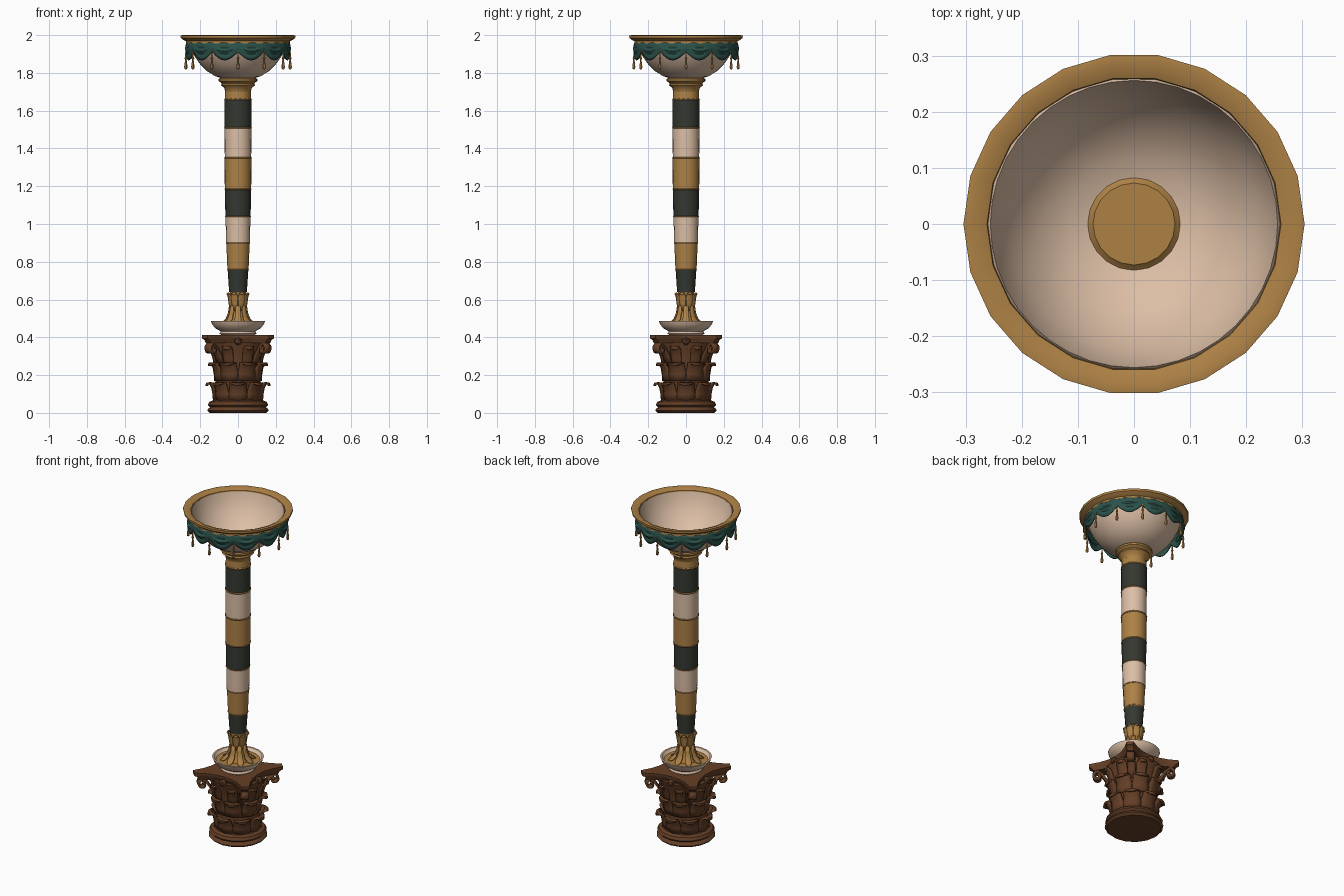
import bpy, bmesh
from math import sin, cos, pi, radians
from mathutils import Matrix, Vector

cube = bpy.data.objects.get("Cube")
if cube:
    bpy.data.objects.remove(cube, do_unlink=True)


def material(name, rgb):
    m = bpy.data.materials.new(name)
    m.use_nodes = True
    m.diffuse_color = (*rgb, 1)
    m.node_tree.nodes["Principled BSDF"].inputs["Base Color"].default_value = (*rgb, 1)
    return m


gold = material("antique gold", (0.42, 0.22, 0.06))
cream = material("cream marble", (0.72, 0.52, 0.38))
dark = material("dark stone", (0.035, 0.04, 0.03))
green = material("green cloth", (0.025, 0.085, 0.07))
wood = material("carved brown wood", (0.13, 0.05, 0.02))


def finish(name, bm, mat, thickness=0, angle=40):
    bmesh.ops.recalc_face_normals(bm, faces=bm.faces)
    me = bpy.data.meshes.new(name)
    bm.to_mesh(me)
    bm.free()
    ob = bpy.data.objects.new(name, me)
    bpy.context.collection.objects.link(ob)
    me.materials.append(mat)
    if thickness:
        mod = ob.modifiers.new("thickness", "SOLIDIFY")
        mod.thickness = thickness
        mod.offset = 0
    bpy.ops.object.select_all(action="DESELECT")
    ob.select_set(True)
    bpy.context.view_layer.objects.active = ob
    bpy.ops.object.shade_smooth_by_angle(angle=radians(angle))
    return ob


def grid(bm, rows, closed=False):
    """Skin a list of equally long point rows."""
    vs = [[bm.verts.new(p) for p in row] for row in rows]
    n = len(vs[0])
    for a, b in zip(vs, vs[1:]):
        for i in range(n if closed else n - 1):
            j = (i + 1) % n
            bm.faces.new((a[i], a[j], b[j], b[i]))
    return vs


def lathe(name, profile, mat, sides=20, caps=True):
    bm = bmesh.new()
    rows = [[(r * cos(2 * pi * i / sides), r * sin(2 * pi * i / sides), z)
             for i in range(sides)] for r, z in profile]
    vs = grid(bm, rows, True)
    if caps:
        bm.faces.new(vs[0][::-1])
        bm.faces.new(vs[-1])
    return finish(name, bm, mat)


def leaves(name, count, path, widths, mat, start=0, thickness=0.01, fold=0.15):
    """Ring of leaves following a radius/height path, raised along the midrib."""
    bm = bmesh.new()
    for k in range(count):
        turn = Matrix.Rotation(start + 2 * pi * k / count, 3, "Z")
        rows = []
        for (r, z), w in zip(path, widths):
            rows.append([turn @ Vector((r - fold * w * abs(s), s * w, z))
                         for s in (-1, -0.5, 0, 0.5, 1)])
        grid(bm, rows)
    return finish(name, bm, mat, thickness)


# Carved capital: moulded foot and bell
lathe("capital_foot", [(0.15, 0), (0.163, 0.012), (0.155, 0.025), (0.148, 0.03), (0.16, 0.042),
                       (0.152, 0.058), (0.132, 0.066), (0.125, 0.08)], wood, 16)
lathe("capital_bell", [(0.125, 0.07), (0.12, 0.16), (0.125, 0.26), (0.14, 0.33),
                       (0.155, 0.375)], wood, 16)

# Two tiers of curled leaves, then tall stems under the slab
tier = [(0.128, 0.065), (0.13, 0.1), (0.137, 0.135), (0.152, 0.158), (0.166, 0.156), (0.167, 0.143)]
tier_widths = (0.046, 0.05, 0.044, 0.047, 0.032, 0.012)
leaves("lower_leaves", 8, tier, tier_widths, wood, fold=0.3)
leaves("upper_leaves", 8, [(r - 0.002, z + 0.105) for r, z in tier], tier_widths, wood, pi / 8, fold=0.3)
leaves("face_stems", 8, [(0.126, 0.22), (0.133, 0.29), (0.15, 0.335), (0.166, 0.35), (0.17, 0.335)],
       (0.02, 0.028, 0.03, 0.024, 0.01), wood, pi / 8)

# Corner scrolls
bm = bmesh.new()
for k in range(4):
    turn = Matrix.Rotation(pi / 4 + k * pi / 2, 3, "Z")
    path = [(0.13, 0.25), (0.145, 0.3), (0.175, 0.345), (0.205, 0.37)]
    path += [(0.2 + (0.028 - 0.0022 * i) * cos(1.2 - 0.6 * i),
              0.338 + (0.028 - 0.0022 * i) * sin(1.2 - 0.6 * i)) for i in range(11)]
    grid(bm, [[turn @ Vector((r, s, z)) for s in (-0.022, 0, 0.022)] for r, z in path])
finish("corner_scrolls", bm, wood, 0.012)


# Slab with hollow sides and cut corners
def slab_ring(scale, z):
    ring = []
    for k in range(4):
        turn = Matrix.Rotation(k * pi / 2, 3, "Z")
        for i in range(7):
            t = i / 3 - 1
            ring.append(turn @ Vector((scale * (0.135 + 0.055 * t * t), scale * 0.162 * t, z)))
    return ring


bm = bmesh.new()
rings = grid(bm, [slab_ring(0.9, 0.37), slab_ring(0.93, 0.385), slab_ring(1, 0.395),
                  slab_ring(1, 0.412)], True)
bm.faces.new(rings[0][::-1])
bm.faces.new(rings[-1])
finish("capital_slab", bm, wood)

# Flower on the middle of each slab side
bm = bmesh.new()
for k in range(4):
    a = k * pi / 2
    bmesh.ops.create_icosphere(bm, subdivisions=1, radius=0.024, matrix=Matrix.Translation(
        (0.142 * cos(a), 0.142 * sin(a), 0.378)))
finish("slab_flowers", bm, wood)

# Small dish with a gold floor
lathe("dish", [(0.085, 0.41), (0.098, 0.42), (0.092, 0.432), (0.118, 0.447), (0.137, 0.468), (0.144, 0.486),
               (0.134, 0.486), (0.122, 0.468), (0.1, 0.455)], cream)
lathe("dish_floor", [(0.124, 0.468), (0.1, 0.458), (0.06, 0.462)], gold)

# Leafy gold socket of the shaft
lathe("socket_core", [(0.07, 0.45), (0.05, 0.49), (0.036, 0.55), (0.04, 0.6), (0.044, 0.645)], gold, 12)
leaves("socket_roots", 8, [(0.098, 0.466), (0.08, 0.478), (0.062, 0.497), (0.049, 0.53), (0.043, 0.57)],
       (0.006, 0.019, 0.017, 0.013, 0.011), gold, 0, 0.008)
leaves("socket_crown", 8, [(0.04, 0.54), (0.046, 0.58), (0.05, 0.61), (0.058, 0.634), (0.061, 0.626)],
       (0.011, 0.016, 0.019, 0.014, 0.004), gold, pi / 8, 0.007)

# Banded shaft: material, top height and radii of each band
bands = [(dark, 0.76, 0.047, 0.055), (gold, 0.9, 0.056, 0.062), (cream, 1.04, 0.063, 0.066),
         (dark, 1.185, 0.067, 0.069), (gold, 1.35, 0.07, 0.071), (cream, 1.51, 0.07, 0.071),
         (dark, 1.66, 0.071, 0.071), (gold, 1.71, 0.07, 0.068)]
z = 0.64
for n, (mat, top, r0, r1) in enumerate(bands):
    lathe(f"shaft_band_{n + 1}", [(r0, z), (r1, top)], mat, 16)
    if n < 7:
        lathe(f"shaft_joint_{n + 1}", [(r1, top - 0.004), (r1 + 0.003, top), (r1, top + 0.004)], gold, 16)
    z = top

# Flared collar under the bowl
lathe("collar", [(0.068, 1.7), (0.073, 1.72), (0.09, 1.735), (0.086, 1.745), (0.102, 1.757),
                 (0.102, 1.768), (0.088, 1.775), (0.073, 1.79)], gold, 20)

# Hollow bowl
outer = [(0.08, 1.77), (0.12, 1.782), (0.165, 1.81), (0.2, 1.845), (0.228, 1.885), (0.25, 1.93), (0.262, 1.975)]
inner = [(r - 0.006, h + 0.008) for r, h in reversed(outer)]
lathe("bowl", outer + inner, cream, 40, caps=False)
lathe("bowl_centre", [(0.074, 1.776), (0.074, 1.788)], gold, 28)

# Gold rim
lathe("rim", [(0.256, 1.95), (0.276, 1.955), (0.275, 1.968), (0.29, 1.975), (0.303, 1.985), (0.304, 1.998),
              (0.29, 2.0), (0.262, 1.988), (0.256, 1.95)], gold, 22, caps=False)

# Draped cloth: one scallop between each pair of tassels
SWAGS, STEPS = 12, 8
bm = bmesh.new()
rows = []
for j in range(7):
    t = j / 6
    row = []
    for i in range(SWAGS * STEPS):
        a = 2 * pi * i / (SWAGS * STEPS)
        sag = abs(sin(a * SWAGS / 2))
        r = 0.268 + 0.007 * sin(t * pi) + 0.005 * sag * sin(t * 5 * pi)
        row.append((r * cos(a), r * sin(a), 1.962 - t * (0.05 + 0.045 * sag)))
    rows.append(row)
grid(bm, rows, True)
finish("draped_cloth", bm, green, 0.008)

# Tassels: cord, knot and drop
bm = bmesh.new()
for k in range(SWAGS):
    a = 2 * pi * k / SWAGS
    shape = [(0.003, 1.915), (0.004, 1.885), (0.008, 1.878), (0.004, 1.87), (0.006, 1.855),
             (0.009, 1.832), (0.007, 1.822), (0.001, 1.817)]
    grid(bm, [[(0.276 * cos(a) + r * cos(i * pi / 3), 0.276 * sin(a) + r * sin(i * pi / 3), h)
               for i in range(6)] for r, h in shape], True)
finish("tassels", bm, gold)
